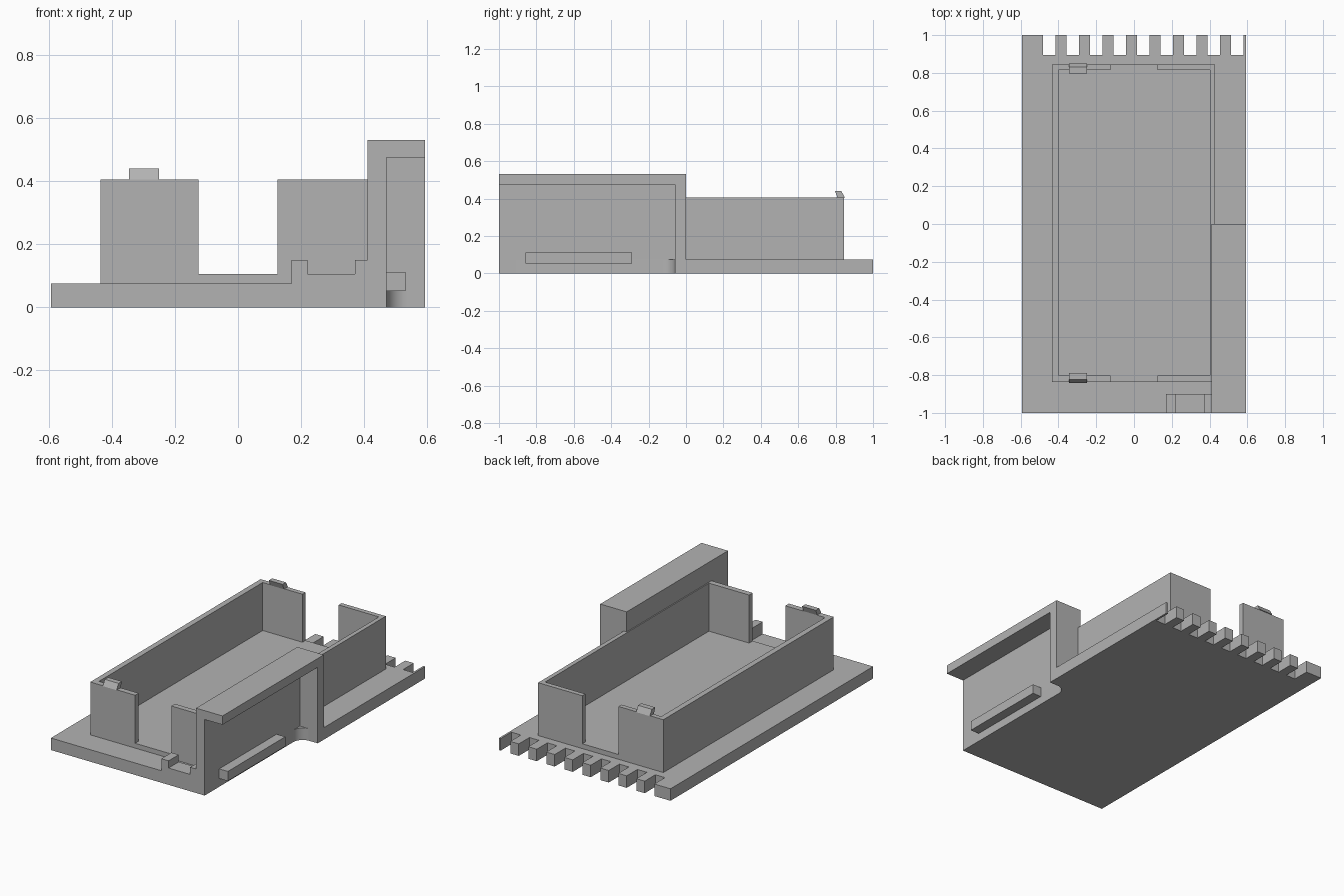
import bpy
import bmesh
from math import sin, cos, pi, radians
from mathutils import Vector

cube = bpy.data.objects.get("Cube")
if cube:
    bpy.data.objects.remove(cube, do_unlink=True)

grey = bpy.data.materials.new("plain grey")
grey.use_nodes = True
colour = (0.45, 0.45, 0.45, 1)
grey.diffuse_color = colour
grey.node_tree.nodes["Principled BSDF"].inputs["Base Color"].default_value = colour


def extrude(name, outline, axis, start, end):
    """Extrude a 2D outline along an axis; the outline uses the other two axes in order."""
    def place(u, v):
        p = [u, v]
        p.insert("xyz".index(axis), start)
        return p
    bm = bmesh.new()
    face = bm.faces.new([bm.verts.new(place(u, v)) for u, v in outline])
    new = bmesh.ops.extrude_face_region(bm, geom=[face])["geom"]
    shift = Vector([end - start if a == axis else 0 for a in "xyz"])
    bmesh.ops.translate(bm, vec=shift, verts=[g for g in new if isinstance(g, bmesh.types.BMVert)])
    bmesh.ops.recalc_face_normals(bm, faces=bm.faces)
    mesh = bpy.data.meshes.new(name)
    bm.to_mesh(mesh)
    bm.free()
    mesh.materials.append(grey)
    obj = bpy.data.objects.new(name, mesh)
    bpy.context.collection.objects.link(obj)
    return obj


def box(name, x, y, z):
    return extrude(name, [(x[0], y[0]), (x[1], y[0]), (x[1], y[1]), (x[0], y[1])], "z", *z)


W = 0.593            # half width
BASE = 0.075         # base top
FLOOR = 0.105        # tray floor
RIM = 0.405          # tray wall top
WALL = 0.47          # outer face of guard wall
END = -0.06          # front face of guard end panel

# Base plate: recessed side with a rounded inner corner, comb slots along the back
R = 0.065
outline = [(-W, -1), (WALL, -1)]
for i in range(13):
    a = pi - i * pi / 24
    outline.append((WALL + R + R * cos(a), END - R + R * sin(a)))
outline += [(W, END), (W, 1)]
for i in reversed(range(9)):
    x = -0.481 + i * 0.1244
    outline += [(x + 0.066, 1), (x + 0.066, 0.895), (x, 0.895), (x, 1)]
outline.append((-W, 1))
base = extrude("base_plate", outline, "z", 0, BASE)
bpy.ops.object.select_all(action="DESELECT")
base.select_set(True)
bpy.context.view_layer.objects.active = base
bpy.ops.object.shade_smooth_by_angle(angle=radians(30))

# Tray floor, narrower beside the guard
L, F, B = -0.435, -0.837, 0.845
extrude("tray_floor", [(L, F), (0.41, F), (0.41, 0), (0.43, 0), (0.43, B), (L, B)],
        "z", BASE, FLOOR)

# Tray walls with wide openings at both ends
G, FI, BI = 0.125, -0.802, 0.815
extrude("tray_wall_right", [(-G, F), (L, F), (L, B), (-G, B), (-G, BI),
                            (-0.40, BI), (-0.40, FI), (-G, FI)], "z", FLOOR, RIM)
extrude("tray_wall_left", [(G, F), (0.41, F), (0.41, 0), (0.43, 0), (0.43, B), (G, B),
                           (G, BI), (0.403, BI), (0.403, FI), (G, FI)], "z", FLOOR, RIM)

# Slanted snap tabs leaning over the tray
for name, y, s in (("front_tab", F, 1), ("back_tab", B, -1)):
    extrude(name, [(y - s * 0.005, RIM), (y + s * 0.035, RIM),
                   (y + s * 0.048, 0.44), (y + s * 0.015, 0.44)], "x", -0.345, -0.25)

# Tall guard: wall with overhanging roof, closed by an end panel
extrude("guard_wall_and_roof", [(0.41, BASE), (WALL, BASE), (WALL, 0.475), (W, 0.475),
                                (W, 0.53), (0.41, 0.53)], "y", -1, END)
box("guard_end_panel", (0.41, W), (END, 0), (BASE, 0.53))

# Rail along the guard
box("guard_rail", (WALL, 0.53), (-0.857, -0.29), (0.052, 0.112))

# Notched cradle at the front edge
extrude("front_cradle", [(0.17, BASE), (0.41, BASE), (0.41, 0.15), (0.37, 0.15),
                         (0.37, FLOOR), (0.22, FLOOR), (0.22, 0.15), (0.17, 0.15)],
        "y", -1, -0.9)
